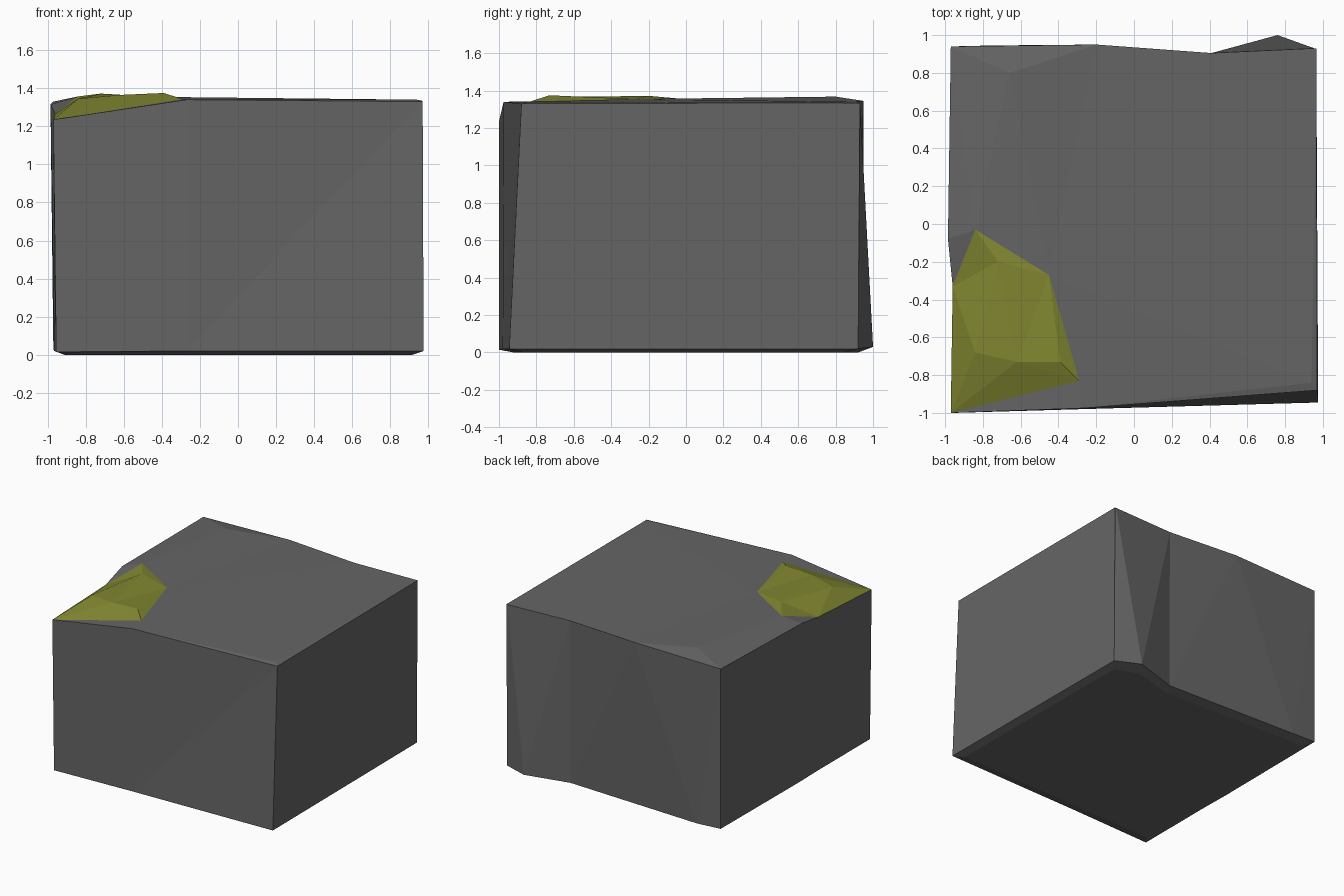
import bpy
import bmesh
from mathutils import Vector
from mathutils.geometry import delaunay_2d_cdt

cube = bpy.data.objects.get("Cube")
if cube:
    bpy.data.objects.remove(cube, do_unlink=True)


def make_material(name, colour):
    mat = bpy.data.materials.new(name)
    mat.use_nodes = True
    mat.diffuse_color = colour
    mat.node_tree.nodes["Principled BSDF"].inputs["Base Color"].default_value = colour
    return mat


def loop_pairs(loop):
    return list(zip(loop, loop[1:] + loop[:1]))


# Upper rim of the rock, counter-clockwise from the low front corner
top_rim = [(-.97, -1, 1.235), (-.27, -.975, 1.34), (.97, -.88, 1.33),
           (.965, .93, 1.335), (.955, .93, 1.335), (.41, .905, 1.34),
           (-.2, .95, 1.345), (-.97, .94, 1.33), (-.985, -.08, 1.315),
           (-.96, -.33, 1.265)]

# Lower rim, point for point below the upper one, with a bulge at the back
low_rim = [(-.955, -1, .015), (-.27, -.98, .02), (.975, -.945, .02),
           (.965, .92, .02), (.76, 1, .03), (.41, .9, .02),
           (-.76, .945, .02), (-.97, .94, .03), (-.965, -.08, .02),
           (-.96, -.33, .02)]

# Points inside the top: moss edge, moss tufts, then stone ridges
moss_edge = [(-.29, -.83, 1.343), (-.45, -.27, 1.355), (-.84, -.03, 1.357)]
moss_tufts = [(-.84, -.68, 1.345), (-.62, -.73, 1.365), (-.39, -.73, 1.375),
              (-.72, -.2, 1.372)]
stone_ridges = [(-.66, .8, 1.368), (.94, -.84, 1.34)]

surface = top_rim + moss_edge + moss_tufts + stone_ridges
rim_loop = list(range(len(top_rim)))
moss_loop = [0, 10, 11, 12, 9]
creases = [(12, 17), (17, 6), (11, 6), (10, 18), (18, 3),
           (0, 13), (13, 14), (14, 15), (15, 10), (9, 13), (12, 16), (16, 11)]

bm = bmesh.new()

# Top: triangulate along the creases, faces inside the moss outline turn green
flat = [Vector(p[:2]) for p in surface]
_, _, tris, origins, _, sources = delaunay_2d_cdt(
    flat, creases, [rim_loop, moss_loop], 1, 1e-5)
top = [bm.verts.new(p) for p in surface]
for tri, source in zip(tris, sources):
    face = bm.faces.new([top[origins[i][0]] for i in tri])
    face.material_index = 1 if 1 in source else 0

# Walls: two triangles between each pair of rim points
low = [bm.verts.new(p) for p in low_rim]
for a, b in loop_pairs(rim_loop):
    bm.faces.new((low[a], low[b], top[b]))
    bm.faces.new((low[a], top[b], top[a]))

# Underside: slightly inset foot standing on the ground
foot = [bm.verts.new((v.co.x * .94, v.co.y * .92, 0)) for v in low]
for a, b in loop_pairs(rim_loop):
    bm.faces.new((foot[a], foot[b], low[b], low[a]))
bm.faces.new(foot[::-1])

bmesh.ops.recalc_face_normals(bm, faces=bm.faces)
mesh = bpy.data.meshes.new("mossy_rock_block")
bm.to_mesh(mesh)
bm.free()
mesh.materials.append(make_material("stone_grey", (.13, .13, .13, 1)))
mesh.materials.append(make_material("moss_green", (.22, .24, .03, 1)))
bpy.context.collection.objects.link(bpy.data.objects.new("mossy_rock_block", mesh))
